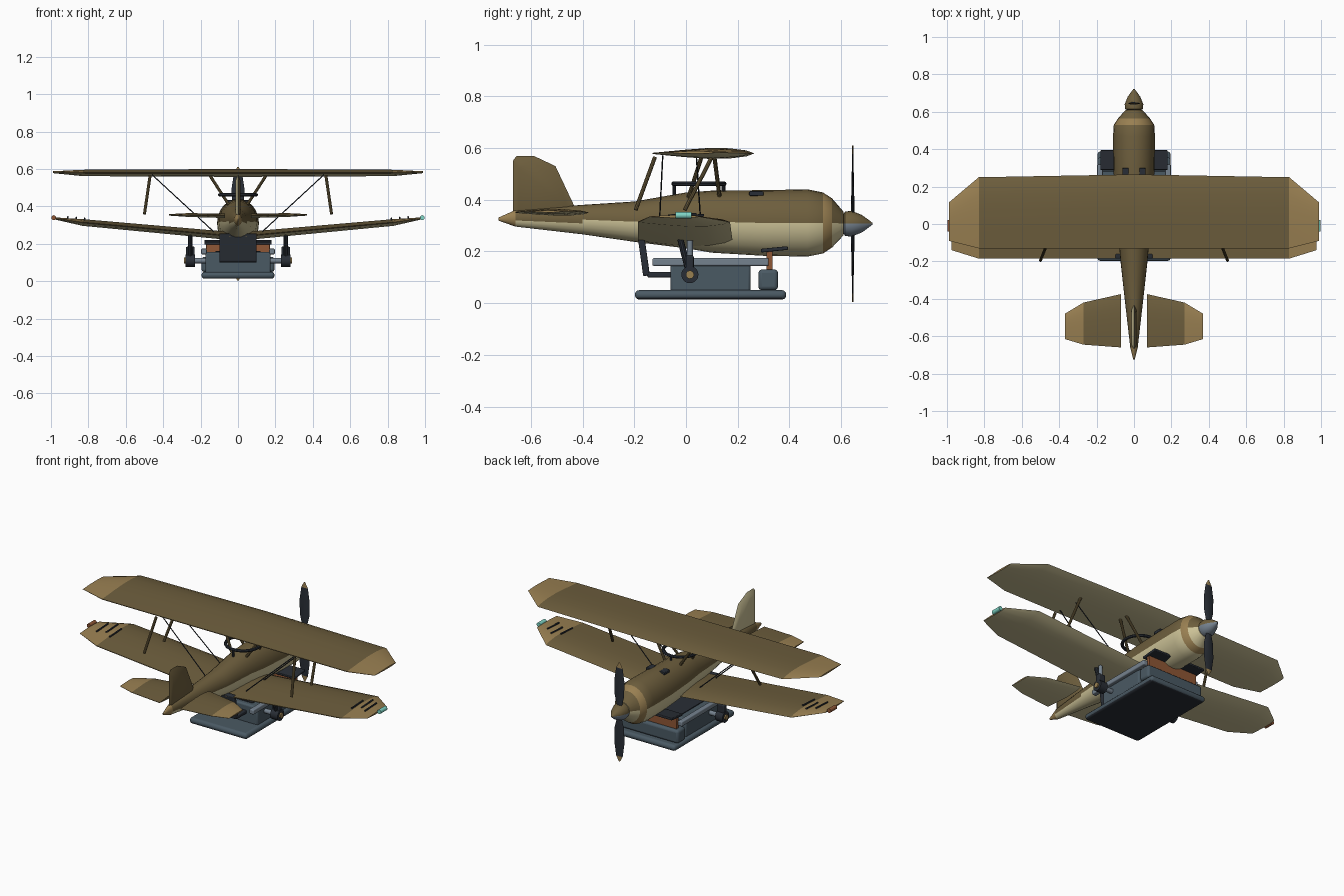
import bpy, bmesh, math
from mathutils import Vector

if "Cube" in bpy.data.objects:
    bpy.data.objects.remove(bpy.data.objects["Cube"], do_unlink=True)


def material(name, *rgb):
    linear = [((c + 0.055) / 1.055) ** 2.4 for c in rgb] + [1]
    m = bpy.data.materials.new(name)
    m.use_nodes = True
    m.diffuse_color = linear
    m.node_tree.nodes["Principled BSDF"].inputs["Base Color"].default_value = linear
    return m


OLIVE = material("olive brown", 0.43, 0.37, 0.24)
TAN = material("tan", 0.60, 0.50, 0.32)
CREAM = material("cream", 0.80, 0.76, 0.59)
SLATE = material("slate", 0.29, 0.35, 0.39)
DARK = material("dark slate", 0.16, 0.18, 0.21)
STEEL = material("steel", 0.46, 0.51, 0.56)
COPPER = material("copper", 0.56, 0.34, 0.21)
CYAN = material("pale cyan", 0.50, 0.84, 0.78)


def finish(obj, angle=35):
    bpy.ops.object.select_all(action="DESELECT")
    obj.select_set(True)
    bpy.context.view_layer.objects.active = obj
    bpy.ops.object.shade_smooth_by_angle(angle=math.radians(angle))
    return obj


def loft(name, rings, mats, rule=None, angle=35):
    """Skin a row of equal rings, cap the ends, colour faces by rule."""
    bm = bmesh.new()
    rows = [[bm.verts.new(p) for p in ring] for ring in rings]
    n = len(rows[0])
    for a, b in zip(rows, rows[1:]):
        for i in range(n):
            j = (i + 1) % n
            bm.faces.new((a[i], a[j], b[j], b[i]))
    bm.faces.new(rows[0])
    bm.faces.new(rows[-1])
    bmesh.ops.recalc_face_normals(bm, faces=bm.faces)
    if rule:
        for f in bm.faces:
            f.material_index = rule(f.calc_center_median(), f.normal)
    mesh = bpy.data.meshes.new(name)
    bm.to_mesh(mesh)
    bm.free()
    for m in mats:
        mesh.materials.append(m)
    obj = bpy.data.objects.new(name, mesh)
    bpy.context.collection.objects.link(obj)
    return finish(obj, angle)


def oval(y, z, w, h, sides=24):
    turns = [math.tau * i / sides for i in range(sides)]
    return [(w * math.cos(t), y, z + h * math.sin(t)) for t in turns]


def box(name, center, size, mat, bevel=0.0, tilt=0.0):
    bpy.ops.mesh.primitive_cube_add(size=1, location=center, rotation=(tilt, 0, 0))
    obj = bpy.context.object
    obj.name = name
    obj.scale = size
    bpy.ops.object.transform_apply(location=False, rotation=False, scale=True)
    obj.data.materials.append(mat)
    if bevel:
        mod = obj.modifiers.new("rounded edges", "BEVEL")
        mod.width, mod.segments = bevel, 3
    return finish(obj)


def rod(name, a, b, radius, mat, sides=10):
    a, b = Vector(a), Vector(b)
    bpy.ops.mesh.primitive_cylinder_add(vertices=sides, radius=radius,
                                        depth=(b - a).length, location=(a + b) / 2)
    obj = bpy.context.object
    obj.name = name
    obj.rotation_euler = (b - a).to_track_quat("Z", "Y").to_euler()
    obj.data.materials.append(mat)
    return finish(obj)


# Fuselage: y, centre height, half width, half height
sections = [(-.725, .325, .004, .006), (-.66, .328, .02, .032), (-.4, .323, .05, .057),
            (-.2, .315, .072, .078), (0, .32, .09, .108), (.1, .315, .1, .12),
            (.3, .31, .11, .127), (.47, .31, .112, .13), (.53, .31, .108, .118),
            (.565, .31, .085, .095), (.61, .308, .045, .045)]


def hull_colour(c, n):
    if c.y < -.66 or .53 < c.y < .565:
        return 2
    return 0 if c.z > .317 else 1


loft("fuselage", [oval(*s) for s in sections], [OLIVE, CREAM, TAN], hull_colour)

# Spinner and two-blade propeller
nose = [(.605, .03), (.615, .047), (.64, .05), (.68, .034), (.705, .016), (.722, .003)]
loft("spinner", [oval(y, .307, r, r) for y, r in nose], [OLIVE, STEEL],
     lambda c, n: 0 if c.z > .307 else 1)
blade = [(.02, .012, .008), (.1, .032, .006), (.19, .034, .004), (.27, .022, .003), (.303, .004, .002)]
for name, s in (("upper_blade", 1), ("lower_blade", -1)):
    rings = [[(x, .645 + y - .307, .307 + s * r) for x, y, _ in oval(.307, 0, w, 0, 8)]
             for r, w, t in blade]
    for ring, (r, w, t) in zip(rings, blade):
        for i, p in enumerate(ring):
            ring[i] = (p[0], .645 + t * math.sin(math.tau * i / 8), p[2])
    loft(name, rings, [DARK, TAN], lambda c, n: 1 if abs(c.z - .307) > .28 else 0)

# Aerofoil: chord fraction, thickness fraction
upper = [(0, 0), (.08, .55), (.25, .95), (.45, 1), (.7, .65), (1, .1)]
foil = upper + [(x, -t) for x, t in reversed(upper[1:])]


def wing(name, stations, tip):
    """Stations: x, leading y, trailing y, height, half thickness."""
    for side, s in (("left", 1), ("right", -1)):
        rings = [[(s * x, le + (te - le) * f, z + h * t) for f, t in foil]
                 for x, le, te, z, h in stations]
        loft(side + "_" + name, rings, [OLIVE, CREAM, TAN],
             lambda c, n: 1 if n.z < -.05 else (2 if abs(c.x) > tip else 0))


wing("upper_wing", [(0, .265, -.13, .579, .021), (.83, .25, -.13, .579, .017),
                    (.99, .115, -.09, .583, .005)], .83)
wing("lower_wing", [(.04, .18, -.185, .242, .022), (.83, .17, -.185, .314, .018),
                    (.975, .05, -.14, .335, .006)], .83)
wing("tailplane", [(.07, -.375, -.66, .35, .012), (.27, -.42, -.645, .354, .01),
                   (.37, -.48, -.615, .355, .004)], .27)

# Tail fin, thicker in the middle
outline = [(-.67, .34), (-.67, .55), (-.655, .57), (-.59, .57), (-.505, .53), (-.42, .35)]
fin = [[(x, -.58 + (y + .58) * k, .44 + (z - .44) * k) for y, z in outline]
       for x, k in ((-.014, .75), (0, 1), (.014, .75))]
loft("tail_fin", fin, [OLIVE, CREAM], lambda c, n: 1 if n.x < 0 else 0)

# Struts, wires, tip lights and wing ribs, on both sides
for side, s in (("left_", 1), ("right_", -1)):
    for place, top, foot in (("rear", -.12, -.195), ("front", .1, -.005)):
        rod(side + place + "_wing_strut", (s * .47, top, .565), (s * .5, foot, .36), .008, OLIVE)
    for place, top, foot in (("rear", .06, .01), ("front", .11, .13)):
        rod(side + place + "_cabane_strut", (s * .15, top, .565), (s * .05, foot, .41), .008, OLIVE)
    for place, top, foot in (("rear", -.09, -.105), ("front", .04, .06)):
        rod(side + place + "_wire", (s * .46, top, .57), (s * .13, foot, .265), .003, DARK, 6)
    rod(side + "tip_light", (s * .985, -.04, .34), (s * .985, .022, .34), .013,
        CYAN if s > 0 else COPPER, 14)
    for i in range(3):
        x, y = .82 + .045 * i, -.07 + .03 * (i % 2)
        z = .336 + .004 * i
        rod(side + "wing_rib", (s * x, y, z - .006), (s * x, y + .11, z), .005, DARK, 6)
    box(side + "deck_box", (s * .045, .272, .424), (.035, .055, .018), DARK, .004)

# Cockpit ring on short posts
bpy.ops.mesh.primitive_torus_add(location=(0, .05, .462), major_radius=.098, minor_radius=.009,
                                 major_segments=32, minor_segments=8)
ring = bpy.context.object
ring.name = "cockpit_ring"
ring.data.materials.append(DARK)
finish(ring)
for y in (-.045, .145):
    rod("ring_post", (0, y, .40), (0, y, .462), .007, DARK)

# Base: slab, main body, front body
base = box("base_slab", (0, .095, .032), (.39, .585, .036), SLATE, .016)
base.data.materials.append(DARK)
for p in base.data.polygons:
    p.material_index = 1 if p.normal.z < -.5 else 0
box("base_body", (0, .095, .1), (.35, .31, .115), SLATE, .01)
box("base_top_plate", (0, .095, .158), (.24, .25, .008), DARK)
box("front_body", (0, .318, .09), (.39, .076, .08), SLATE, .014)
box("front_crossbar", (0, .323, .165), (.34, .024, .075), COPPER, .003)
box("front_panel", (0, .342, .208), (.36, .105, .014), DARK, .004, .1)

# Seat with a leaning back
box("seat_back", (0, -.163, .18), (.2, .026, .15), DARK, .006, math.radians(8))
box("seat", (0, -.1, .11), (.2, .1, .022), DARK, .006)

# Side rails, pivots and levers
for side, s in (("left_", 1), ("right_", -1)):
    box(side + "rail", (s * .182, .095, .159), (.03, .45, .03), STEEL, .006)
    rod(side + "axle", (s * .16, .015, .11), (s * .24, .015, .11), .014, STEEL, 14)
    rod(side + "pivot", (s * .23, .015, .11), (s * .28, .015, .11), .033, DARK, 20)
    rod(side + "pivot_hub", (s * .275, .015, .11), (s * .288, .015, .11), .016, TAN, 14)
    rod(side + "upright", (s * .255, .015, .12), (s * .255, .015, .25), .012, STEEL, 14)
    rod(side + "lever", (s * .255, .008, .13), (s * .255, -.022, .248), .012, DARK)
    box(side + "lever_foot", (s * .255, .015, .155), (.045, .03, .06), DARK, .006)
